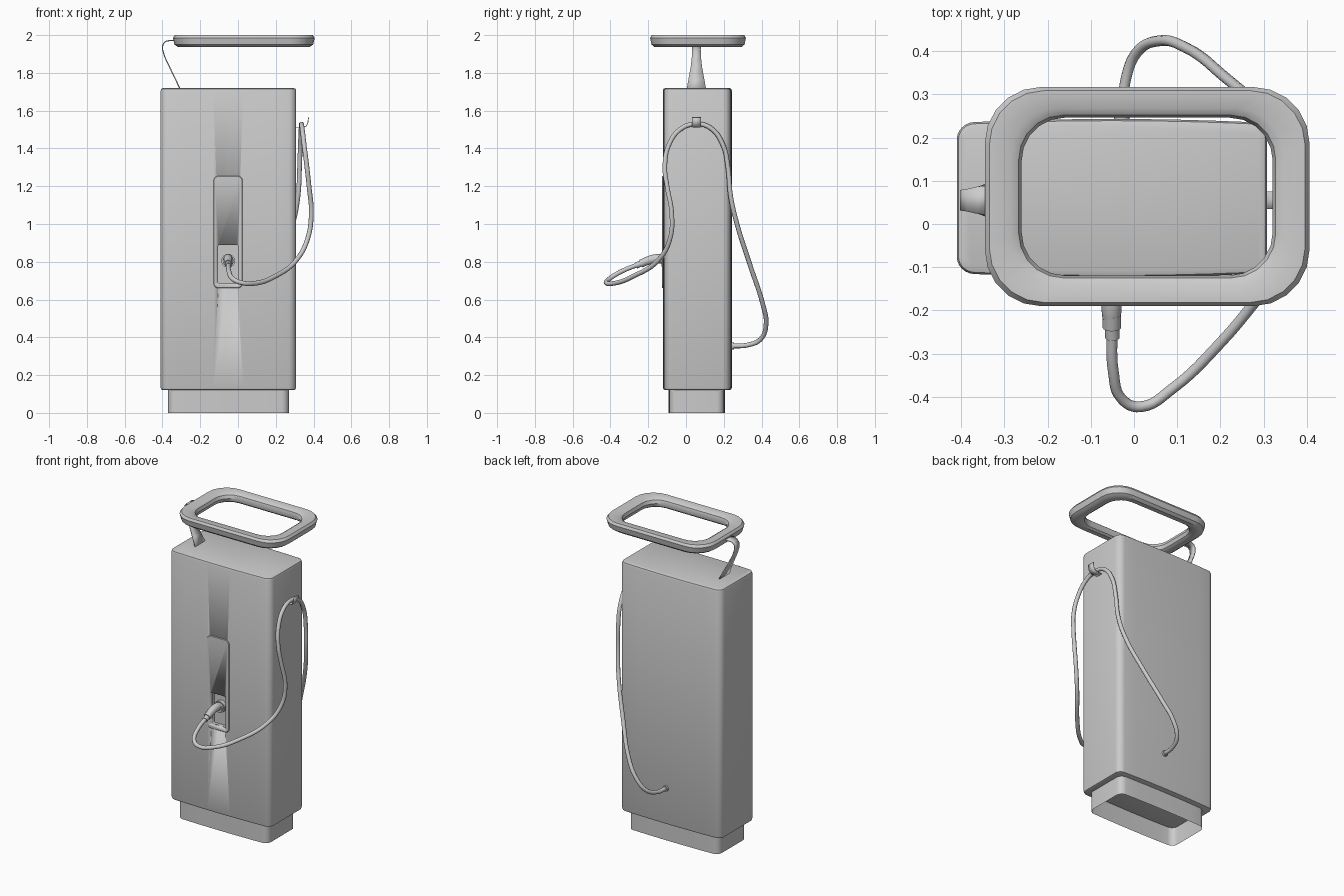
import bpy, bmesh
from math import sin, cos, pi
from mathutils import Vector

if "Cube" in bpy.data.objects:
    bpy.data.objects.remove(bpy.data.objects["Cube"])


def outline(x0, x1, y0, y1, r, seg=6, bow=0.0):
    """Rounded rectangle; bow pulls the long sides in towards the ends."""
    cx, cy = (x0 + x1) / 2, (y0 + y1) / 2
    hx, hy = (x1 - x0) / 2, (y1 - y0) / 2
    raw = []
    for k, (sx, sy) in enumerate([(1, 1), (-1, 1), (-1, -1), (1, -1)]):
        for i in range(seg + 1):
            a = pi / 2 * (k + i / seg)
            raw.append((sx * (hx - r) + r * cos(a), sy * (hy - r) + r * sin(a)))
        if bow and k in (0, 2):
            for i in range(1, 8):
                raw.append((sx * (hx - r) * (1 - i / 4), sy * hy))
    return [(cx + x, cy + y * (1 - bow * (x / hx) ** 2)) for x, y in raw]


def finish(ob, angle=35):
    bpy.ops.object.select_all(action='DESELECT')
    ob.select_set(True)
    bpy.context.view_layer.objects.active = ob
    bpy.ops.object.shade_smooth_by_angle(angle=angle * pi / 180)
    return ob


def mesh_object(name, bm):
    bmesh.ops.recalc_face_normals(bm, faces=bm.faces)
    me = bpy.data.meshes.new(name)
    bm.to_mesh(me)
    bm.free()
    ob = bpy.data.objects.new(name, me)
    bpy.context.collection.objects.link(ob)
    return finish(ob)


def loft(name, rings, caps=(True, True), closed=False, upright=False):
    """Skin (outline, height) rings; upright lays the outline in the xz plane."""
    bm = bmesh.new()
    loops = [[bm.verts.new((x, h, y) if upright else (x, y, h)) for x, y in pts]
             for pts, h in rings]
    pairs = list(zip(loops, loops[1:])) + ([(loops[-1], loops[0])] if closed else [])
    for a, b in pairs:
        for i in range(len(a)):
            j = (i + 1) % len(a)
            bm.faces.new((a[i], a[j], b[j], b[i]))
    for use, lp in zip(caps, (loops[0], loops[-1])):
        if use:
            bm.faces.new(lp)
    return mesh_object(name, bm)


def tube(name, pts, radius, res=5, sides=3, kind='BEZIER'):
    """Round tube through (x, y, z[, radius factor]) points."""
    cu = bpy.data.curves.new(name, 'CURVE')
    cu.dimensions = '3D'
    cu.bevel_depth, cu.bevel_resolution = radius, sides
    cu.resolution_u, cu.use_fill_caps = res, True
    sp = cu.splines.new(kind)
    target = sp.bezier_points if kind == 'BEZIER' else sp.points
    target.add(len(pts) - 1)
    for p, q in zip(target, pts):
        if kind == 'BEZIER':
            p.co = q[:3]
            p.handle_left_type = p.handle_right_type = 'AUTO'
        else:
            p.co = (*q[:3], 1)
        p.radius = q[3] if len(q) > 3 else 1
    ob = bpy.data.objects.new(name, cu)
    bpy.context.collection.objects.link(ob)
    bpy.ops.object.select_all(action='DESELECT')
    ob.select_set(True)
    bpy.context.view_layer.objects.active = ob
    bpy.ops.object.convert(target='MESH')
    return finish(bpy.context.view_layer.objects.active, 40)


def strip(name, pts, yc, thick):
    """Bent metal strip from (x, z, half width) points."""
    bm = bmesh.new()
    rows = [[bm.verts.new((x, yc + s * w, z)) for s in (-1, 1)] for x, z, w in pts]
    for a, b in zip(rows, rows[1:]):
        bm.faces.new((a[0], a[1], b[1], b[0]))
    ob = mesh_object(name, bm)
    mod = ob.modifiers.new("thickness", 'SOLIDIFY')
    mod.thickness, mod.offset = thick, 0
    return ob


def cylinder(name, r, depth, loc):
    bpy.ops.mesh.primitive_cylinder_add(vertices=24, radius=r, depth=depth,
                                        location=loc, rotation=(pi / 2, 0, 0))
    ob = bpy.context.object
    ob.name = name
    return finish(ob)


# Cabinet with softly bowed front and back, on an open plinth
def cabinet_ring(d):
    return outline(-.41 + d, .308 - d, -.123 + d, .243 - d, .04 - d, 6, .05)

body = loft("cabinet", [(cabinet_ring(d), z) for d, z in
            [(.015, .12), (.004, .124), (0, .135), (0, 1.705), (.004, 1.716), (.015, 1.72)]])
plinth = [(outline(-.37, .27, -.093, .207, .04, 6, .04), z) for z in (0, .125)]
loft("plinth", plinth, caps=(False, False))

# Front panel with a pocket for the socket
panel = loft("front_panel", [(outline(-.13 + d, .025 - d, .66 + d, 1.255 - d, .028 - d), y)
             for d, y in [(0, -.11), (0, -.125), (.003, -.128)]], upright=True)
cutter = loft("pocket_cutter", [(outline(-.105, 0, .685, .89, .008, 3), y)
              for y in (-.2, -.09)], upright=True)
for ob in (body, panel):
    mod = ob.modifiers.new("pocket", 'BOOLEAN')
    mod.object, mod.operation, mod.solver = cutter, 'DIFFERENCE', 'EXACT'
cutter.hide_render = True
cutter.hide_set(True)

# Ring canopy on top
profile = [(0, 1.985), (.12, 2), (.7, 2), (.92, 1.988), (1, 1.968),
           (.92, 1.946), (.75, 1.936), (.33, 1.936), (.1, 1.95)]
loft("top_ring", [(outline(-.345 + .085 * t, .406 - .085 * t, -.19 + .071 * t,
                           .317 - .071 * t, .13 - .03 * t, 5), z) for t, z in profile],
     caps=(False, False), closed=True)

# Bent ring support and cable hook
strip("ring_support", [(-.305, 1.71, .052), (-.33, 1.765, .042), (-.362, 1.83, .03),
                       (-.388, 1.885, .024), (-.4, 1.925, .023), (-.398, 1.95, .024),
                       (-.385, 1.966, .026), (-.36, 1.972, .032), (-.32, 1.972, .035)],
      .055, .006)
strip("cable_hook", [(.3, 1.512, .02), (.345, 1.512, .021), (.36, 1.518, .022),
                     (.369, 1.532, .023), (.374, 1.565, .024)], .055, .004)

# Socket and plug
cylinder("socket", .036, .03, (-.052, -.1, .805))
cylinder("socket_collar", .029, .03, (-.052, -.115, .805))
tube("plug", [(-.052, -.1, .806, 1.05), (-.052, -.14, .816, 1.05), (-.052, -.17, .814, 1.05),
              (-.052, -.2, .806, 1), (-.051, -.235, .792, .85)], .023, sides=4)
tube("plug_sleeve", [(-.051, -.21, .803), (-.051, -.24, .79)], .0215, sides=4, kind='POLY')
tube("plug_tip", [(-.051, -.235, .792), (-.05, -.264, .78)], .0165, sides=4, kind='POLY')

# Cable: from the plug over the hook and into the back
tube("cable", [(-.051, -.24, .79), (-.048, -.34, .75), (-.028, -.405, .71), (.015, -.423, .69),
               (.09, -.38, .686), (.2, -.275, .725), (.31, -.145, .81), (.368, -.085, .92),
               (.388, -.075, 1.05), (.376, -.1, 1.2), (.365, -.112, 1.3), (.35, -.09, 1.42),
               (.34, -.025, 1.505), (.336, .055, 1.529), (.334, .13, 1.508), (.33, .195, 1.42),
               (.326, .222, 1.3), (.318, .236, 1.15), (.29, .27, 1), (.21, .34, .78),
               (.12, .408, .57), (.06, .424, .47), (.005, .395, .39), (-.02, .33, .36),
               (-.028, .23, .354)], .0125, res=6)
cylinder("cable_inlet", .018, .02, (-.028, .245, .354))
